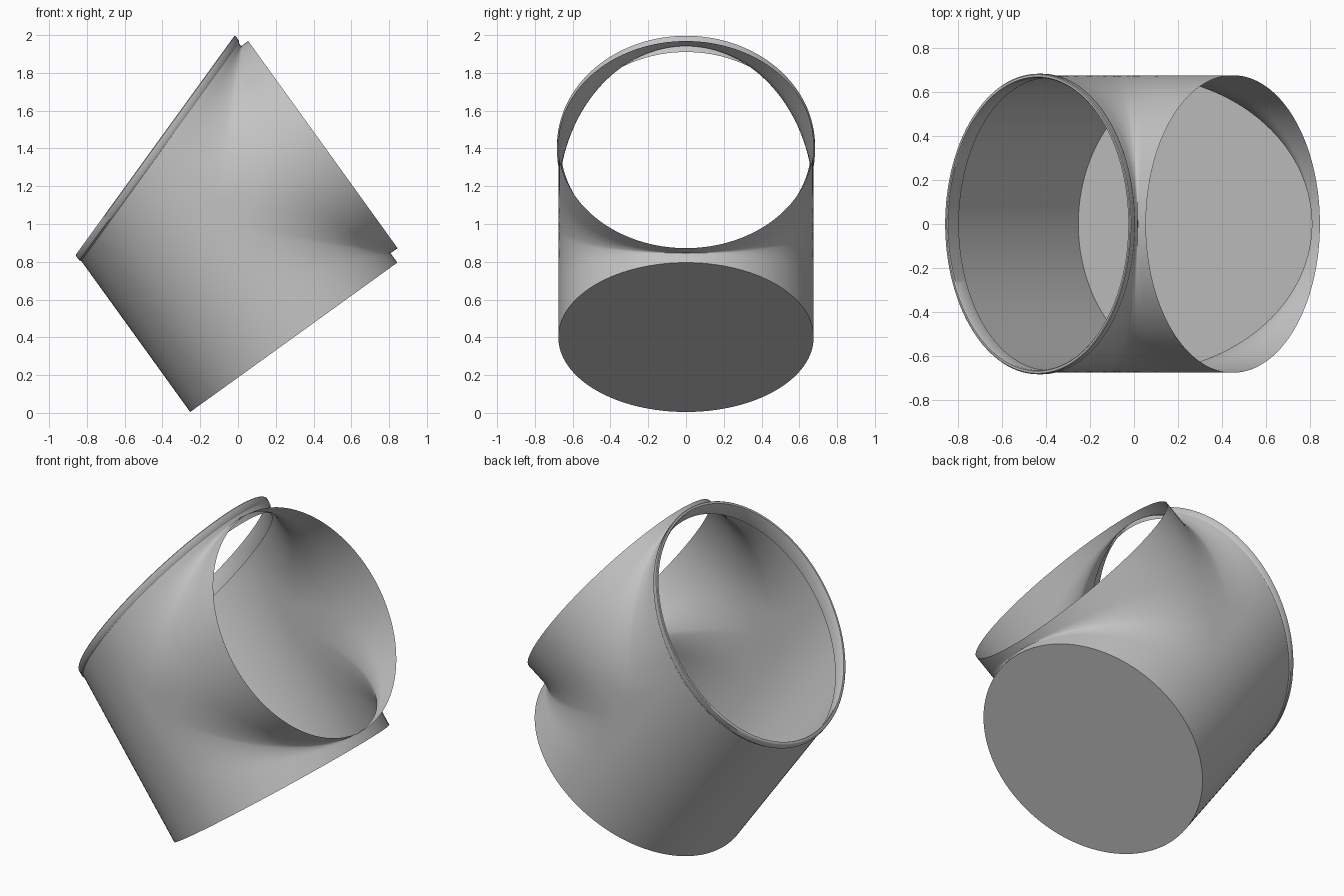
import bpy, bmesh, math
from mathutils import Vector

cube = bpy.data.objects.get("Cube")
if cube:
    bpy.data.objects.remove(cube, do_unlink=True)

# Tilted frame: the pipe axis leans back, the branch points up and to +x
CENTRE = Vector((-0.136, 0, 0.998))
AXIS = Vector((-0.585, 0, 0.811))
BRANCH = Vector((0.811, 0, 0.585))
R = 0.676
CAP_T = -0.737
BRANCH_END = 0.722
N_ANGLE, N_LONG = 32, 20


def world(t, y, b):
    return CENTRE + AXIS * t + BRANCH * b + Vector((0, y, 0))


def slant_end(b):
    """Slanted cut of the upper opening."""
    return 0.517 + 0.33 * b


def blend_y(t, b):
    """Half width of two crossing pipes, with a fillet that fades at the corners."""
    a, c = abs(t), max(b, 0)
    m = min(a, c)
    k = 0.4 * max(0, 1 - m / R) + 0.001
    h = max(k - abs(a - c), 0) / k
    s = min(max(m - h * h * k / 4, 0), R)
    return math.sqrt(max(R * R - s * s, 0))


def grid(bm, fn, nu, nv):
    rows = [[bm.verts.new(fn(i / nu, j / nv)) for j in range(nv + 1)]
            for i in range(nu + 1)]
    for i in range(nu):
        for j in range(nv):
            bm.faces.new((rows[i][j], rows[i + 1][j],
                          rows[i + 1][j + 1], rows[i][j + 1]))


def finish(bm, name, mat):
    bmesh.ops.remove_doubles(bm, verts=bm.verts, dist=0.0005)
    bmesh.ops.recalc_face_normals(bm, faces=bm.faces)
    mesh = bpy.data.meshes.new(name)
    bm.to_mesh(mesh)
    bm.free()
    mesh.materials.append(mat)
    obj = bpy.data.objects.new(name, mesh)
    bpy.context.collection.objects.link(obj)
    bpy.ops.object.select_all(action='DESELECT')
    obj.select_set(True)
    bpy.context.view_layer.objects.active = obj
    bpy.ops.object.shade_smooth_by_angle(angle=math.radians(40))
    return obj


grey = bpy.data.materials.new("plain_grey")
grey.use_nodes = True
colour = (0.55, 0.55, 0.55, 1)
grey.diffuse_color = colour
grey.node_tree.nodes["Principled BSDF"].inputs["Base Color"].default_value = colour

# Pipe shell: back half, front half and branch, for each side and each end
bm = bmesh.new()
for side in (-1, 1):
    for end in (-1, 1):
        def stop(b):
            return slant_end(b) if end > 0 else CAP_T

        def back(u, v):
            b = -R * math.sin(u * math.pi / 2)
            return world(v * stop(b), side * R * math.cos(u * math.pi / 2), b)

        def front(u, v):
            b = R * math.sin(u * math.pi / 2)
            t = end * b + (stop(b) - end * b) * v
            return world(t, side * blend_y(t, b), b)

        def branch(u, v):
            t = end * R * math.sin(u * math.pi / 2)
            b = abs(t) + (BRANCH_END - abs(t)) * v
            return world(t, side * blend_y(t, b), b)

        for part in (back, front, branch):
            grid(bm, part, N_ANGLE, N_LONG)
finish(bm, "tee_pipe_shell", grey)

# Flat end cap
bm = bmesh.new()
count = N_ANGLE * 4
bm.faces.new([bm.verts.new(world(CAP_T, R * math.cos(a), R * math.sin(a)))
              for a in (2 * math.pi * i / count for i in range(count))])
finish(bm, "end_cap", grey)

# Lipped rim on the slanted opening: (radius, depth below the cut)
profile = [(0.676, 0.045), (0.683, 0.035), (0.683, 0.004), (0.679, 0),
           (0.668, 0), (0.664, 0.006), (0.664, 0.09)]
bm = bmesh.new()


def rim(u, v):
    r, depth = profile[round(v * (len(profile) - 1))]
    a = 2 * math.pi * u
    b = r * math.sin(a)
    return world(slant_end(b) - depth, r * math.cos(a), b)


grid(bm, rim, count, len(profile) - 1)
finish(bm, "opening_rim", grey)
